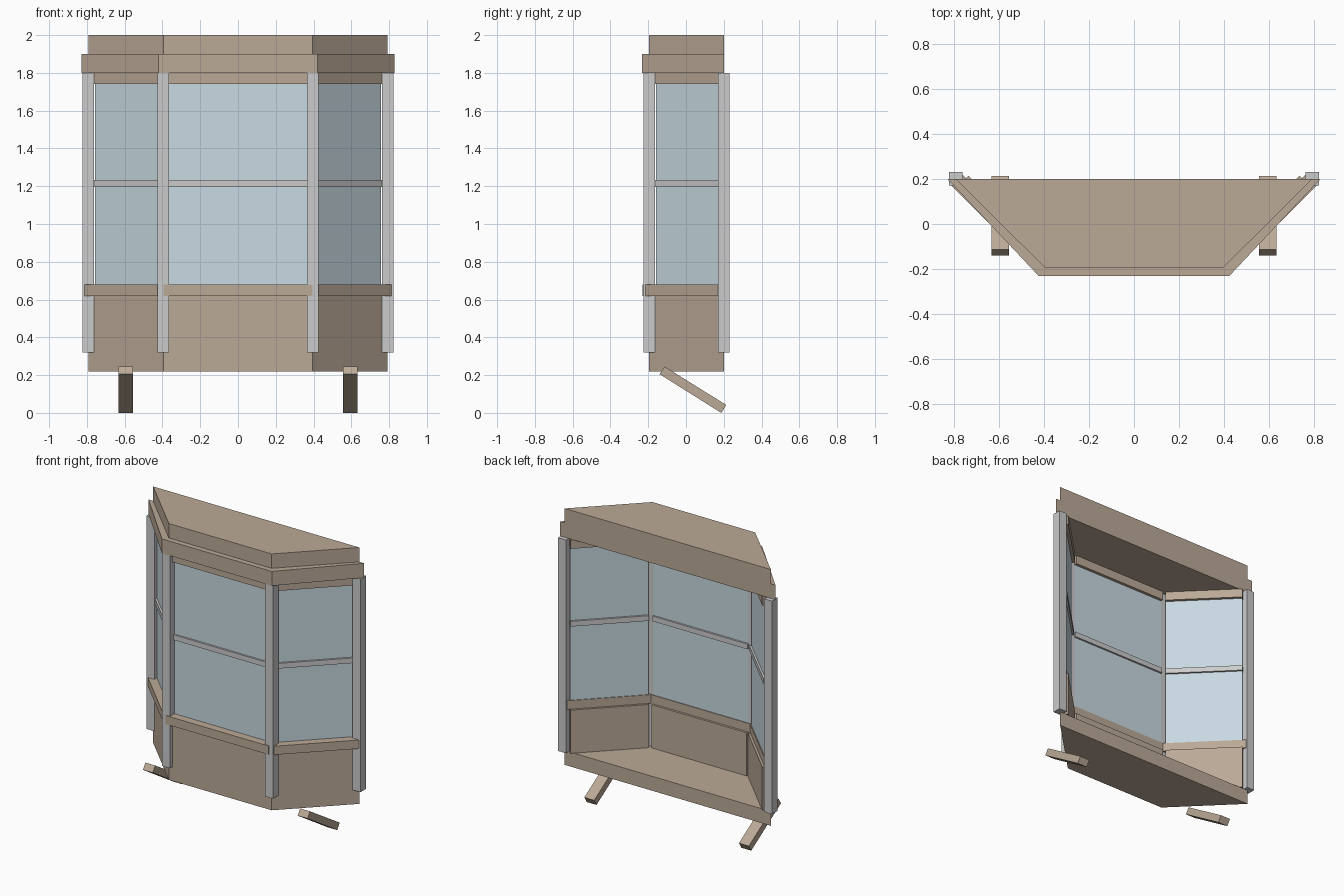
import bpy, bmesh
from mathutils import Vector

if "Cube" in bpy.data.objects:
    bpy.data.objects.remove(bpy.data.objects["Cube"])


def material(name, color):
    m = bpy.data.materials.new(name)
    m.diffuse_color = color
    m.use_nodes = True
    m.node_tree.nodes["Principled BSDF"].inputs["Base Color"].default_value = m.diffuse_color
    return m


WOOD = material("wood", (0.50, 0.40, 0.31, 1))
GLASS = material("glass", (0.58, 0.70, 0.76, 1))


def prism(name, base, offset, mat=None):
    """Extrude a flat polygon along an offset vector."""
    bm = bmesh.new()
    face = bm.faces.new([bm.verts.new(p) for p in base])
    ext = bmesh.ops.extrude_face_region(bm, geom=[face], use_keep_orig=True)
    verts = [g for g in ext["geom"] if isinstance(g, bmesh.types.BMVert)]
    bmesh.ops.translate(bm, verts=verts, vec=offset)
    bmesh.ops.recalc_face_normals(bm, faces=bm.faces[:])
    mesh = bpy.data.meshes.new(name)
    bm.to_mesh(mesh)
    bm.free()
    ob = bpy.data.objects.new(name, mesh)
    bpy.context.collection.objects.link(ob)
    if mat:
        mesh.materials.append(mat)
    return ob


def slab(name, back_x, front_x, y0, y1, z0, z1):
    base = [(-back_x, y1, z0), (-front_x, y0, z0), (front_x, y0, z0), (back_x, y1, z0)]
    return prism(name, base, (0, 0, z1 - z0), WOOD)


# Plan corners of the bay, left back round to right back
CORNERS = [Vector(p) for p in ((-0.792, 0.2), (-0.395, -0.195), (0.395, -0.195), (0.792, 0.2))]


def band(name, outer, inner, gap, z0, z1, mat=None):
    """One box on each side of the bay; outer/inner are offsets into the room."""
    for side, a, b in zip(("left", "front", "right"), CORNERS, CORNERS[1:]):
        d = (b - a).normalized()
        n = Vector((-d.y, d.x))
        a2, b2 = a + d * gap, b - d * gap
        base = [(*(p + n * o), z0) for p, o in
                ((a2, outer), (b2, outer), (b2, inner), (a2, inner))]
        prism(f"{side}_{name}", base, (0, 0, z1 - z0), mat)


# Floor, cornice and roof slabs
slab("floor", 0.792, 0.395, -0.195, 0.2, 0.22, 0.32)
slab("cornice", 0.828, 0.422, -0.232, 0.2, 1.80, 1.90)
slab("roof", 0.792, 0.395, -0.195, 0.2, 1.90, 2.0)

# Lower walls, sills, headers
band("wall", 0, 0.05, 0.03, 0.32, 0.62, WOOD)
band("sill", -0.035, 0.035, 0, 0.62, 0.68, WOOD)
band("header", 0, 0.05, 0.03, 1.74, 1.80, WOOD)

# Panes and the bars across them
band("pane", 0.02, 0.03, 0.03, 0.68, 1.74, GLASS)
band("glazing_bar", 0.007, 0.043, 0.03, 1.197, 1.233)

# Corner posts
H = 0.03
for name, c in zip(("left_back", "left_front", "right_front", "right_back"), CORNERS):
    base = [(c.x + sx * H, c.y + sy * H, 0.32) for sx, sy in ((-1, -1), (1, -1), (1, 1), (-1, 1))]
    prism(name + "_post", base, (0, 0, 1.48))

# Slanted support brackets
PROFILE = [(-0.14, 0.205), (-0.113, 0.245), (0.213, 0.042), (0.187, 0)]
for name, x in (("left", -0.594), ("right", 0.594)):
    prism(name + "_bracket", [(x - 0.038, y, z) for y, z in PROFILE], (0.076, 0, 0), WOOD)
